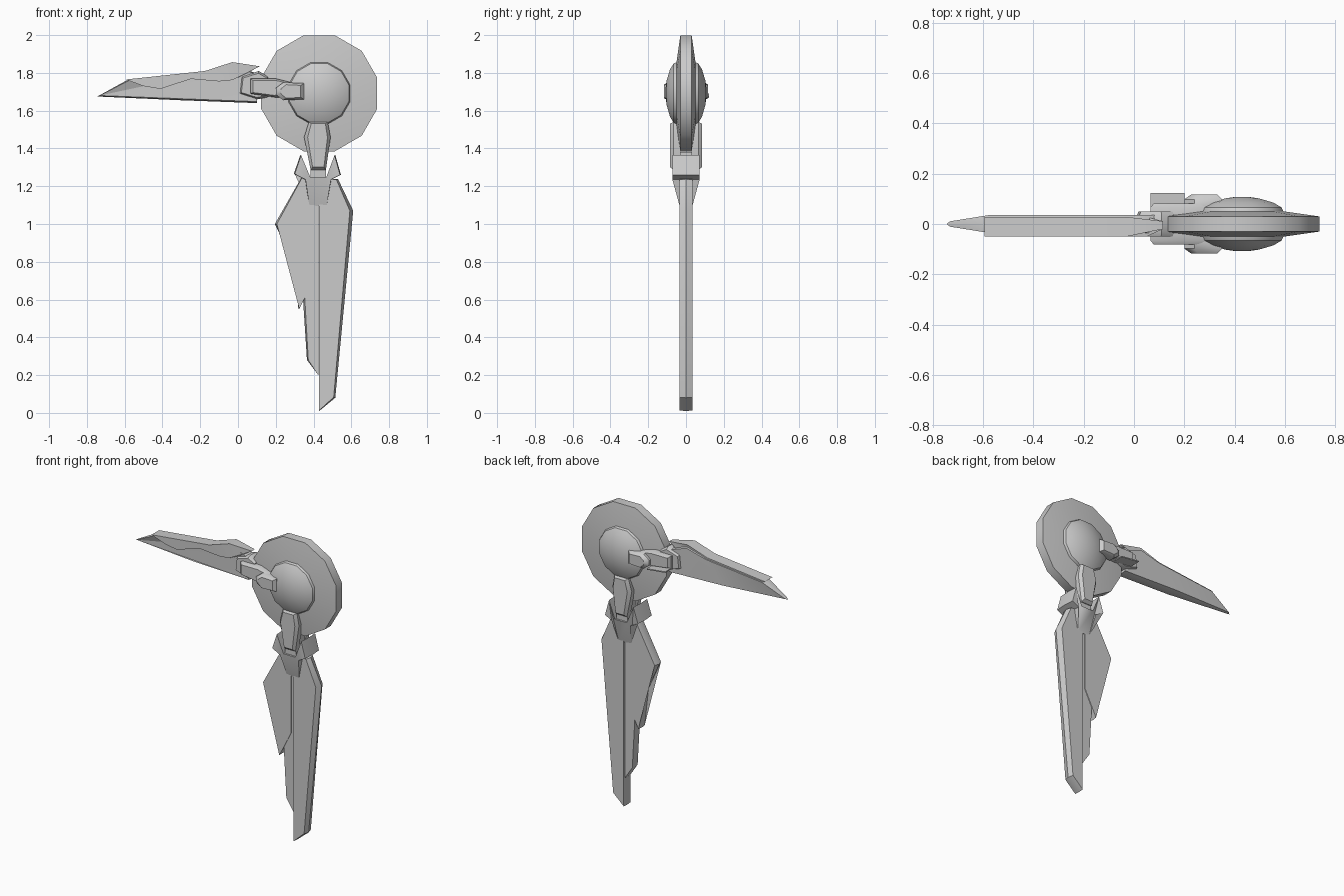
import bpy, bmesh, math


def loft(name, pts, loops, pivot=(0, 0), smooth=35):
    """Loft an (x, z[, depth factor]) outline through loops of (y, scale_x, scale_z) about a pivot."""
    bm = bmesh.new()
    rings = []
    for y, sx, sz in loops:
        rings.append([bm.verts.new((pivot[0] + (p[0] - pivot[0]) * sx,
                                    y * (p[2] if len(p) > 2 else 1),
                                    pivot[1] + (p[1] - pivot[1]) * sz)) for p in pts])
    n = len(pts)
    for a, b in zip(rings, rings[1:]):
        for i in range(n):
            j = (i + 1) % n
            bm.faces.new((a[i], a[j], b[j], b[i]))
    caps = [bm.faces.new(rings[0]), bm.faces.new(rings[-1])]
    bmesh.ops.triangulate(bm, faces=caps)
    bmesh.ops.recalc_face_normals(bm, faces=bm.faces)
    me = bpy.data.meshes.new(name)
    bm.to_mesh(me)
    bm.free()
    ob = bpy.data.objects.new(name, me)
    bpy.context.collection.objects.link(ob)
    bpy.ops.object.select_all(action='DESELECT')
    ob.select_set(True)
    bpy.context.view_layer.objects.active = ob
    bpy.ops.object.shade_smooth_by_angle(angle=math.radians(smooth))
    return ob


def pair(name, pts, loops, pivot):
    """Front and back copies of a part."""
    for side, s in (("front", 1), ("back", -1)):
        loft(f"{name}_{side}", pts, [(y * s, a, b) for y, a, b in loops], pivot)


def circle(r):
    return [(CX + r * math.cos(math.radians(15 + 30 * i)),
             CZ + r * math.sin(math.radians(15 + 30 * i))) for i in range(12)]


CX, CZ = 0.43, 1.692

# Shoulder disc and domed hub
loft("disc", circle(0.318), [(-.052, .5, .5), (-.03, 1, 1), (.03, 1, 1), (.052, .5, .5)], (CX, CZ))
dome = [(.108, .15), (.102, .4), (.085, .75), (.065, .95), (.045, 1)]
loops = [(-y, s, s) for y, s in dome] + [(y, s, s) for y, s in reversed(dome)]
loft("hub", circle(0.172), loops, (CX, CZ + .005))

# Lower arm links and joint block
pair("lower_link",
     [(.375, 1.54), (.475, 1.54), (.49, 1.46), (.465, 1.285), (.385, 1.285), (.35, 1.46)],
     [(-.03, 1, 1), (-.065, 1, 1), (-.085, .75, .9)], (.425, 1.45))
loft("lower_joint", [(.385, 1.38), (.465, 1.38), (.465, 1.21), (.385, 1.21)],
     [(-.06, 1, 1), (.06, 1, 1)])

# Lower clamp with two horns
loft("lower_clamp",
     [(.33, 1.365), (.295, 1.265), (.355, 1.235), (.375, 1.10, .45), (.47, 1.09, .45),
      (.495, 1.235), (.545, 1.26), (.515, 1.365), (.47, 1.25), (.38, 1.25)],
     [(-.072, .96, 1), (0, 1, 1), (.072, .96, 1)], (.425, 1.25))

# Hanging blades
ridge = lambda h, sx, sz=1: [(-h, sx, sz), (0, 1, 1), (h, sx, sz)]
loft("main_blade", [(.43, 1.24), (.53, 1.237), (.61, 1.07), (.515, .08), (.43, .01)],
     ridge(.035, .9, .997), (.43, 1.0))
loft("inner_blade", [(.335, 1.2), (.425, 1.2), (.425, .20), (.365, .28), (.345, .59)],
     ridge(.028, .88), (.425, 1.0))
loft("side_fin", [(.335, 1.245), (.41, 1.2), (.41, .72), (.32, .55), (.29, .80), (.195, 1.0)],
     ridge(.033, .95), (.41, .95))

# Raised arm links
pair("raised_link",
     [(.065, 1.77), (.20, 1.77), (.32, 1.74), (.32, 1.665), (.20, 1.67), (.065, 1.69)],
     [(-.03, 1, 1), (-.065, 1, 1), (-.082, .9, .8)], (.2, 1.72))
pair("raised_link_cap",
     [(.20, 1.72), (.24, 1.75), (.35, 1.745), (.35, 1.66), (.24, 1.655), (.20, 1.685)],
     [(-.06, 1, 1), (-.098, 1, 1), (-.117, .7, .75)], (.29, 1.70))
loft("raised_plate", [(.065, 1.69), (.20, 1.675), (.20, 1.668), (.065, 1.683)],
     [(.05, 1, 1), (.123, 1, 1)])

# Raised clamp
loft("raised_clamp",
     [(.01, 1.69), (.02, 1.78), (.11, 1.81), (.16, 1.78), (.16, 1.67), (.10, 1.66)],
     [(-.05, .9, .85), (-.03, 1, 1), (.03, 1, 1), (.05, .9, .85)], (.09, 1.73))

# Raised blade and its jagged front fin
loft("raised_blade",
     [(-.745, 1.675, .3), (-.59, 1.76), (-.175, 1.805), (-.03, 1.845), (.09, 1.80), (.10, 1.64), (-.3, 1.655)],
     ridge(.035, .985, .92), (.1, 1.74))
loft("raised_fin",
     [(-.595, 1.765), (-.175, 1.81), (-.03, 1.857), (.115, 1.835, .4), (.05, 1.80),
      (-.03, 1.762), (-.10, 1.755), (-.25, 1.768), (-.41, 1.715), (-.50, 1.73)],
     [(-.05, 1, 1), (.028, 1, 1)])
